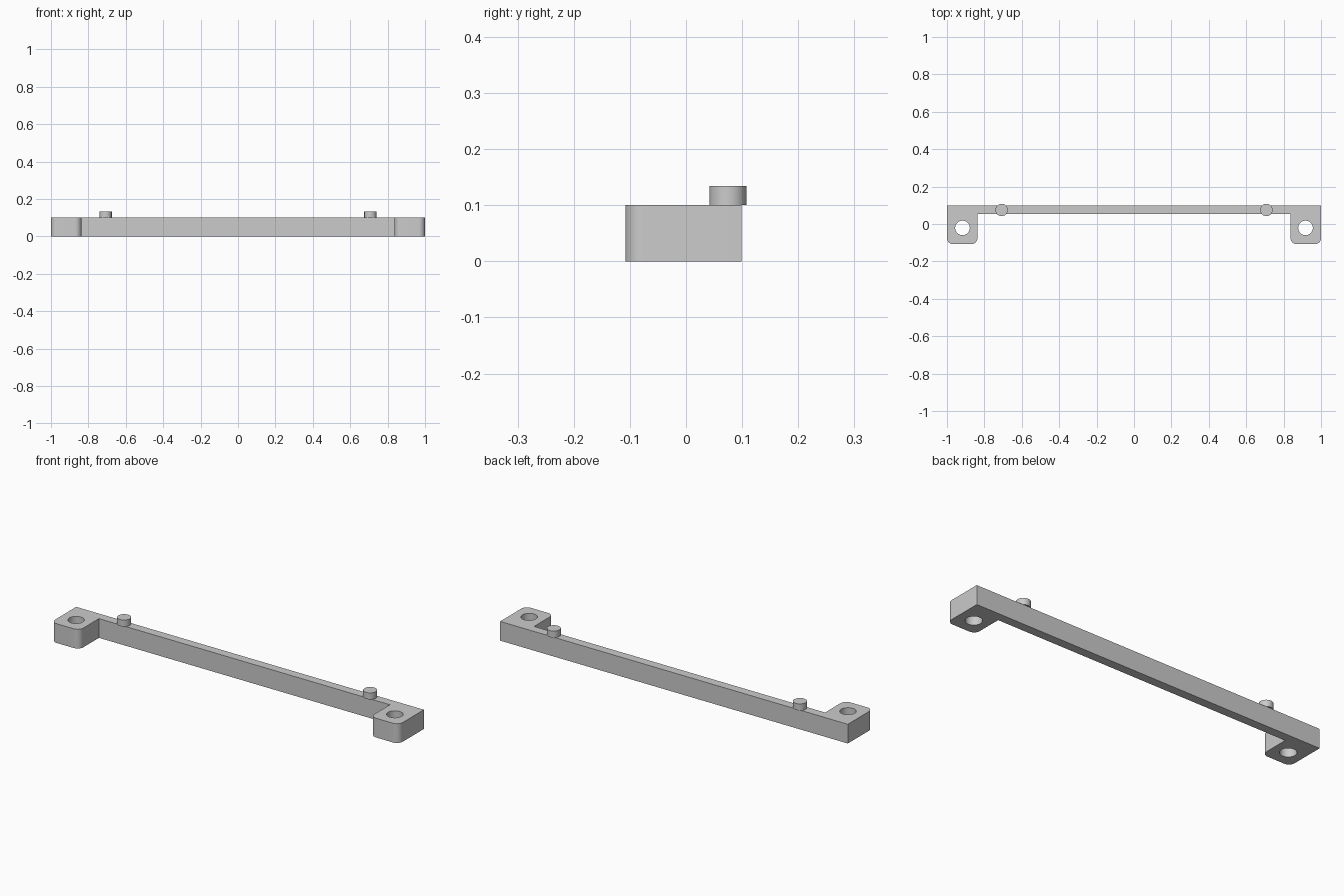
import bpy
import bmesh
from math import cos, sin, pi, radians

default = bpy.data.objects.get("Cube")
if default:
    bpy.data.objects.remove(default, do_unlink=True)

HEIGHT = 0.1
BACK, BAR_FRONT, TAB_FRONT = 0.099, 0.053, -0.108
TAB_INNER, CORNER = 0.837, 0.033

grey = bpy.data.materials.new("light grey plastic")
grey.use_nodes = True
colour = (0.6, 0.6, 0.6, 1)
grey.diffuse_color = colour
grey.node_tree.nodes["Principled BSDF"].inputs["Base Color"].default_value = colour


def arc(cx, cy, r, start, end, steps):
    angles = [start + (end - start) * i / steps for i in range(steps + 1)]
    return [(cx + r * cos(a), cy + r * sin(a)) for a in angles]


def prism(name, outline, bottom, top):
    """Extrude a closed outline straight up."""
    bm = bmesh.new()
    face = bm.faces.new([bm.verts.new((x, y, bottom)) for x, y in outline])
    result = bmesh.ops.extrude_face_region(bm, geom=[face])
    raised = [v for v in result["geom"] if isinstance(v, bmesh.types.BMVert)]
    bmesh.ops.translate(bm, verts=raised, vec=(0, 0, top - bottom))
    bmesh.ops.recalc_face_normals(bm, faces=bm.faces)
    mesh = bpy.data.meshes.new(name)
    bm.to_mesh(mesh)
    bm.free()
    mesh.materials.append(grey)
    obj = bpy.data.objects.new(name, mesh)
    bpy.context.collection.objects.link(obj)
    return obj


def cylinder(name, x, y, r, bottom, top):
    return prism(name, arc(x, y, r, 0, 2 * pi, 48)[:-1], bottom, top)


def select_only(obj):
    bpy.ops.object.select_all(action="DESELECT")
    obj.select_set(True)
    bpy.context.view_layer.objects.active = obj


# Mounting bar: right half of the outline, mirrored into a full U shape
half = [(TAB_INNER, BAR_FRONT)]
half += arc(TAB_INNER + CORNER, TAB_FRONT + CORNER, CORNER, pi, 1.5 * pi, 10)
half += arc(1 - CORNER, TAB_FRONT + CORNER, CORNER, 1.5 * pi, 2 * pi, 10)
half += [(1, BACK)]
bar = prism("mounting_bar", half + [(-x, y) for x, y in reversed(half)], 0, HEIGHT)

# Screw holes through both end tabs
for side in (-1, 1):
    cutter = cylinder("hole_cutter", side * 0.917, -0.021, 0.039, -0.1, HEIGHT + 0.1)
    cutter.hide_render = True
    cut = bar.modifiers.new("screw_hole", "BOOLEAN")
    cut.operation = "DIFFERENCE"
    cut.solver = "EXACT"
    cut.object = cutter
    select_only(bar)
    bpy.ops.object.modifier_apply(modifier=cut.name)
    bpy.data.objects.remove(cutter, do_unlink=True)

# Locating pegs on top, overhanging the back edge slightly
pegs = [cylinder(name, side * 0.708, 0.075, 0.033, HEIGHT, 0.134)
        for name, side in (("right_peg", -1), ("left_peg", 1))]

# Smooth the round walls and keep the hard edges
for obj in [bar] + pegs:
    select_only(obj)
    bpy.ops.object.shade_smooth_by_angle(angle=radians(30))
